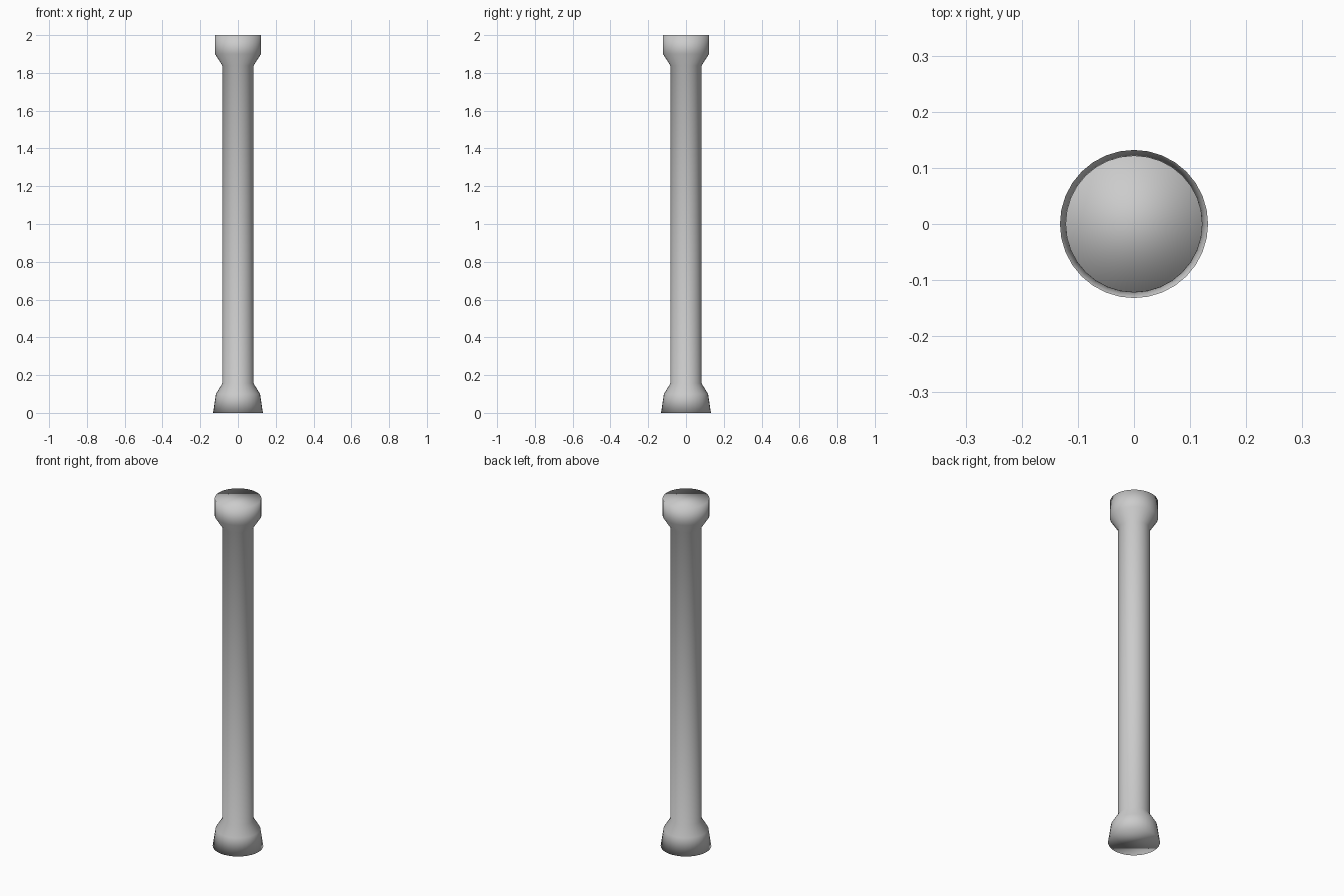
import bpy, bmesh, math

if "Cube" in bpy.data.objects:
    bpy.data.objects.remove(bpy.data.objects["Cube"])

SIDES = 32
# (radius, height) profile: flared foot, straight shaft, collar at the top
PROFILE = [(0.132, 0.0), (0.117, 0.10), (0.082, 0.157),
           (0.082, 1.838), (0.122, 1.90), (0.122, 2.0)]

bm = bmesh.new()
rings = [[bm.verts.new((r * math.cos(2 * math.pi * i / SIDES),
                        r * math.sin(2 * math.pi * i / SIDES), z))
          for i in range(SIDES)] for r, z in PROFILE]

# Side walls
for low, high in zip(rings, rings[1:]):
    for i in range(SIDES):
        j = (i + 1) % SIDES
        bm.faces.new((low[i], low[j], high[j], high[i]))

# End caps
bm.faces.new(rings[0][::-1])
bm.faces.new(rings[-1])

# Smooth all over, including the cap rims
for f in bm.faces:
    f.smooth = True

mesh = bpy.data.meshes.new("column")
bm.to_mesh(mesh)
bm.free()
column = bpy.data.objects.new("column", mesh)
bpy.context.collection.objects.link(column)
